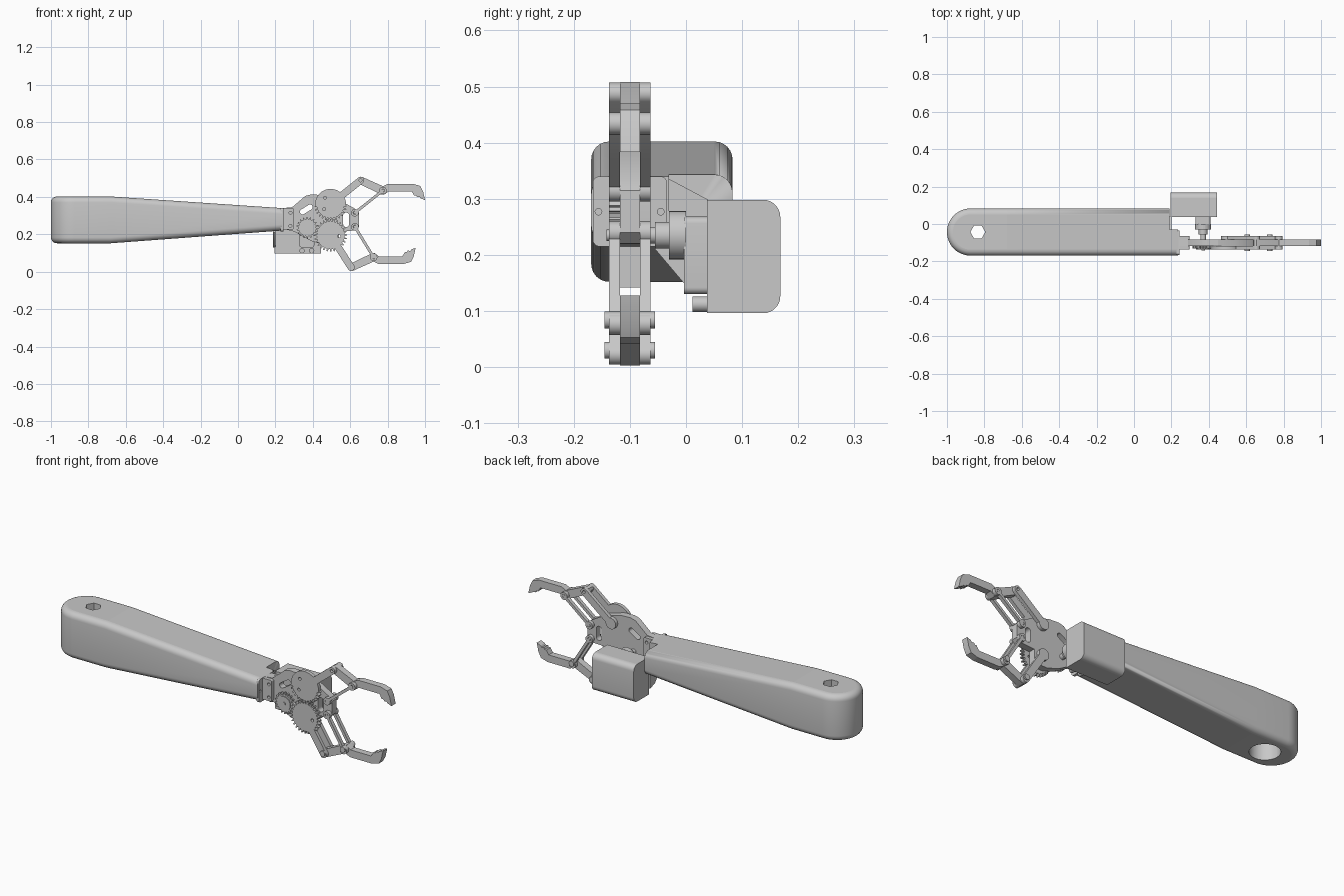
import bpy, bmesh, math

if "Cube" in bpy.data.objects:
    bpy.data.objects.remove(bpy.data.objects["Cube"], do_unlink=True)

gray = bpy.data.materials.new("light_gray")
gray.use_nodes = True
gray.diffuse_color = (0.58, 0.58, 0.58, 1)
gray.node_tree.nodes["Principled BSDF"].inputs["Base Color"].default_value = gray.diffuse_color

FRONT, MID, BACK = (-0.137, -0.118), (-0.118, -0.082), (-0.082, -0.063)


def finish(name, bm):
    bmesh.ops.recalc_face_normals(bm, faces=bm.faces)
    mesh = bpy.data.meshes.new(name)
    bm.to_mesh(mesh)
    bm.free()
    mesh.materials.append(gray)
    obj = bpy.data.objects.new(name, mesh)
    bpy.context.collection.objects.link(obj)
    bpy.ops.object.select_all(action='DESELECT')
    obj.select_set(True)
    bpy.context.view_layer.objects.active = obj
    bpy.ops.object.shade_smooth_by_angle(angle=math.radians(30))
    # Flat caps stay flat, so holes cut in them keep crisp rims
    for p in mesh.polygons:
        p.use_smooth = len(p.vertices) <= 4 and abs(p.normal.z) < 0.995
    return obj


def prism(name, pts, span, axis='y'):
    """Extrude an outline: (x, z) along y, (y, z) along x or (x, y) along z."""
    place = {'y': lambda a, b, t: (a, t, b), 'x': lambda a, b, t: (t, a, b),
             'z': lambda a, b, t: (a, b, t)}[axis]
    bm = bmesh.new()
    lo, hi = [[bm.verts.new(place(a, b, t)) for a, b in pts] for t in span]
    bm.faces.new(lo)
    bm.faces.new(hi)
    for i in range(len(pts)):
        j = (i + 1) % len(pts)
        bm.faces.new((lo[i], lo[j], hi[j], hi[i]))
    return finish(name, bm)


def ring(c, r, n=28, a0=0.0, a1=math.tau, close=False):
    m = n - 1 if close else n
    return [(c[0] + r * math.cos(a0 + (a1 - a0) * i / m),
             c[1] + r * math.sin(a0 + (a1 - a0) * i / m)) for i in range(n)]


def rect(x0, x1, z0, z1, r=0.0):
    if not r:
        return [(x0, z0), (x1, z0), (x1, z1), (x0, z1)]
    q = math.pi / 2
    corners = [(x1 - r, z1 - r), (x0 + r, z1 - r), (x0 + r, z0 + r), (x1 - r, z0 + r)]
    return [p for k, c in enumerate(corners) for p in ring(c, r, 7, k * q, (k + 1) * q, True)]


def capsule(a, b, r):
    t = math.atan2(b[1] - a[1], b[0] - a[0])
    q = math.pi / 2
    return ring(b, r, 12, t - q, t + q, True) + ring(a, r, 12, t + q, t + 3 * q, True)


def gear_outline(c, r, teeth, depth, toothed=lambda a: True, turn=0.0):
    pts = []
    for k in range(teeth):
        for f, up in ((0, 0), (0.28, 0), (0.42, 1), (0.72, 1), (0.86, 0)):
            a = math.tau * (k + f) / teeth + turn
            rr = r - depth * (1 - up) if toothed(a) else r - depth * 0.4
            pts.append((c[0] + rr * math.cos(a), c[1] + rr * math.sin(a)))
    return pts


def cut(obj, cutters):
    for c in cutters:
        m = obj.modifiers.new("cut", 'BOOLEAN')
        m.operation, m.solver, m.object = 'DIFFERENCE', 'EXACT', c
        c.hide_render = True
        c.hide_set(True)


def drill(obj, centers, r):
    cut(obj, [prism("hole_cutter", ring(c, r, 16), (-0.2, -0.03)) for c in centers])


# Tapered handle: stacked, inset outlines with a rounded back end
yc, half, fillet, end_x, bend_x = -0.043, 0.126, 0.032, 0.235, -0.68
steps = [math.pi / 2 * i / 6 for i in range(7)]
layers = [(fillet * (1 - math.sin(a)), fillet * (1 - math.cos(a)), False) for a in steps]
layers += [(inset, depth, True) for inset, depth, _ in reversed(layers)]


def handle_z(x, depth, top):
    t = max(0, (x - bend_x) / (end_x - bend_x))
    return 0.402 - 0.062 * t - depth if top else 0.152 + 0.068 * t + depth


bm = bmesh.new()
rows = []
for inset, depth, top in layers:
    w = half - inset
    back = ring((-1 + half, yc), w, 25, math.pi / 2, math.pi * 1.5, True)
    outline = [(end_x, yc + w), (bend_x, yc + w)] + back + [(bend_x, yc - w), (end_x, yc - w)]
    rows.append([bm.verts.new((x, y, handle_z(x, depth, top))) for x, y in outline])
n = len(rows[0])
for lo, hi in zip(rows, rows[1:]):
    for i in range(n - 1):
        bm.faces.new((lo[i], lo[i + 1], hi[i + 1], hi[i]))
for cap in (rows[0], rows[-1]):
    for i in range(n // 2):
        vs = list(dict.fromkeys((cap[i], cap[i + 1], cap[n - 2 - i], cap[n - 1 - i])))
        if len(vs) > 2:
            bm.faces.new(vs)
bm.faces.new([r[0] for r in rows] + [r[-1] for r in reversed(rows)])
handle = finish("handle", bm)
hole = (-0.835, yc)
cut(handle, [prism("hex_cutter", ring(hole, 0.04, 6), (0.1, 0.5), 'z'),
             prism("bore_cutter", ring(hole, 0.075, 36), (0.1, 0.3), 'z'),
             prism("notch_cutter", rect(0.19, 0.3, -0.03, 0.2), (0, 0.6), 'z')])

# Mounting flange and side lugs between the handle and the gripper
flange = prism("mount_flange", rect(-0.166, -0.034, 0.215, 0.34, 0.012), (0.228, 0.242), 'x')
cut(flange, [prism("flange_hole_cutter", ring((y, 0.277), 0.006, 12), (0.2, 0.3), 'x')
             for y in (-0.156, -0.045)])
for side, span in (("front", FRONT), ("back", BACK)):
    lug = prism(side + "_lug", rect(0.238, 0.297, 0.225, 0.34, 0.008), span)
    drill(lug, [(0.28, 0.315), (0.28, 0.245)], 0.008)

# Gripper body plate with arched slots
body = prism("gripper_body", [(0.24, 0.23), (0.24, 0.34), (0.29, 0.345), (0.36, 0.405), (0.39, 0.413),
                              (0.45, 0.41), (0.54, 0.385), (0.625, 0.337), (0.646, 0.315),
                              (0.646, 0.24), (0.625, 0.22), (0.54, 0.215), (0.54, 0.142),
                              (0.46, 0.142), (0.39, 0.165), (0.3, 0.215)], MID)
cut(body, [prism("slot_cutter", capsule((0.578, 0.255), (0.578, 0.3), 0.016), (-0.2, 0)),
           prism("arch_cutter", capsule((0.345, 0.32), (0.385, 0.345), 0.014), (-0.2, 0))])

# Gears
up, low, drive = (0.495, 0.36), (0.495, 0.195), (0.37, 0.235)
upper_gear = prism("upper_gear", gear_outline(up, 0.088, 28, 0.014, lambda a: math.sin(a) < -0.1), FRONT)
lower_gear = prism("lower_gear", gear_outline(low, 0.088, 28, 0.014, turn=0.11), FRONT)
drill(upper_gear, [up, (0.465, 0.395), (0.53, 0.397), (0.46, 0.335)], 0.008)
drill(lower_gear, [low, (0.54, 0.19)], 0.008)
prism("drive_gear", gear_outline(drive, 0.057, 18, 0.011), (-0.132, -0.118))
prism("drive_gear_rim", ring(drive, 0.038, 32), (-0.137, -0.132))
prism("drive_screw", ring(drive, 0.01, 16), (-0.142, -0.137))

# Fingers and parallel links, mirrored for the lower side
FINGER = [(-0.02, 0), (-0.014, 0.014), (0, 0.02), (0.015, 0.016), (0.12, -0.031), (0.147, -0.018),
          (0.28, -0.018), (0.32, -0.03), (0.335, -0.06), (0.345, -0.105), (0.322, -0.096),
          (0.316, -0.088), (0.303, -0.09), (0.298, -0.081), (0.287, -0.081), (0.273, -0.058),
          (0.15, -0.058), (0.125, -0.077), (0.108, -0.074), (0, -0.022), (-0.014, -0.014)]


def arm(tag, hub, pivot, anchor, s):
    joint = (pivot[0] + 0.12, pivot[1] - 0.054 * s)
    prism(tag + "_finger", [(pivot[0] + x, pivot[1] + z * s) for x, z in FINGER], MID)
    for side, span in (("front", FRONT), ("back", BACK)):
        name = tag + "_" + side
        main = prism(name + "_main_link", capsule(hub, pivot, 0.019), span)
        drill(main, [pivot], 0.008)
        prism(name + "_thin_link", capsule(anchor, joint, 0.0075), span)
        for c, label in ((anchor, "_anchor_eye"), (joint, "_joint_eye")):
            drill(prism(name + label, ring(c, 0.02), span), [c], 0.009)
    prism(tag + "_back_hub", ring(hub, 0.03), BACK)
    for c in (hub, anchor):
        prism(tag + "_pin", ring(c, 0.008, 14), (-0.133, -0.067))
    return pivot, joint


arm("upper", up, (0.655, 0.488), (0.625, 0.315), 1)
for c in arm("lower", low, (0.605, 0.023), (0.625, 0.24), -1):
    prism("lower_bolt", ring((c[0], c[1] + 0.007), 0.015, 24), (-0.145, -0.055))

# Servo motor with rounded back, stepped front, screws and drive shaft
q = math.pi / 2
back = ring((0.138, 0.268), 0.03, 8, q, 0, True) + ring((0.138, 0.126), 0.03, 8, 0, -q, True)
prism("servo_case", [(0.037, 0.096), (0.037, 0.298)] + back, (0.195, 0.445), 'x')
prism("servo_gearbox", rect(0.328, 0.408, 0.13, 0.268, 0.012), (-0.004, 0.045))
for x in (0.342, 0.394):
    prism("servo_screw", ring((x, 0.112), 0.014, 18), (0.012, 0.045))
prism("shaft_collar", ring(drive, 0.043, 32), (-0.03, 0))
prism("shaft_horn", ring(drive, 0.024, 24), (-0.055, -0.03))
prism("drive_shaft", ring(drive, 0.015, 20), (-0.12, -0.05))
prism("servo_bracket", [(-0.055, 0.21), (0, 0.145), (0.04, 0.13), (0.04, 0.298), (-0.035, 0.338)],
      (0.186, 0.2), 'x')
